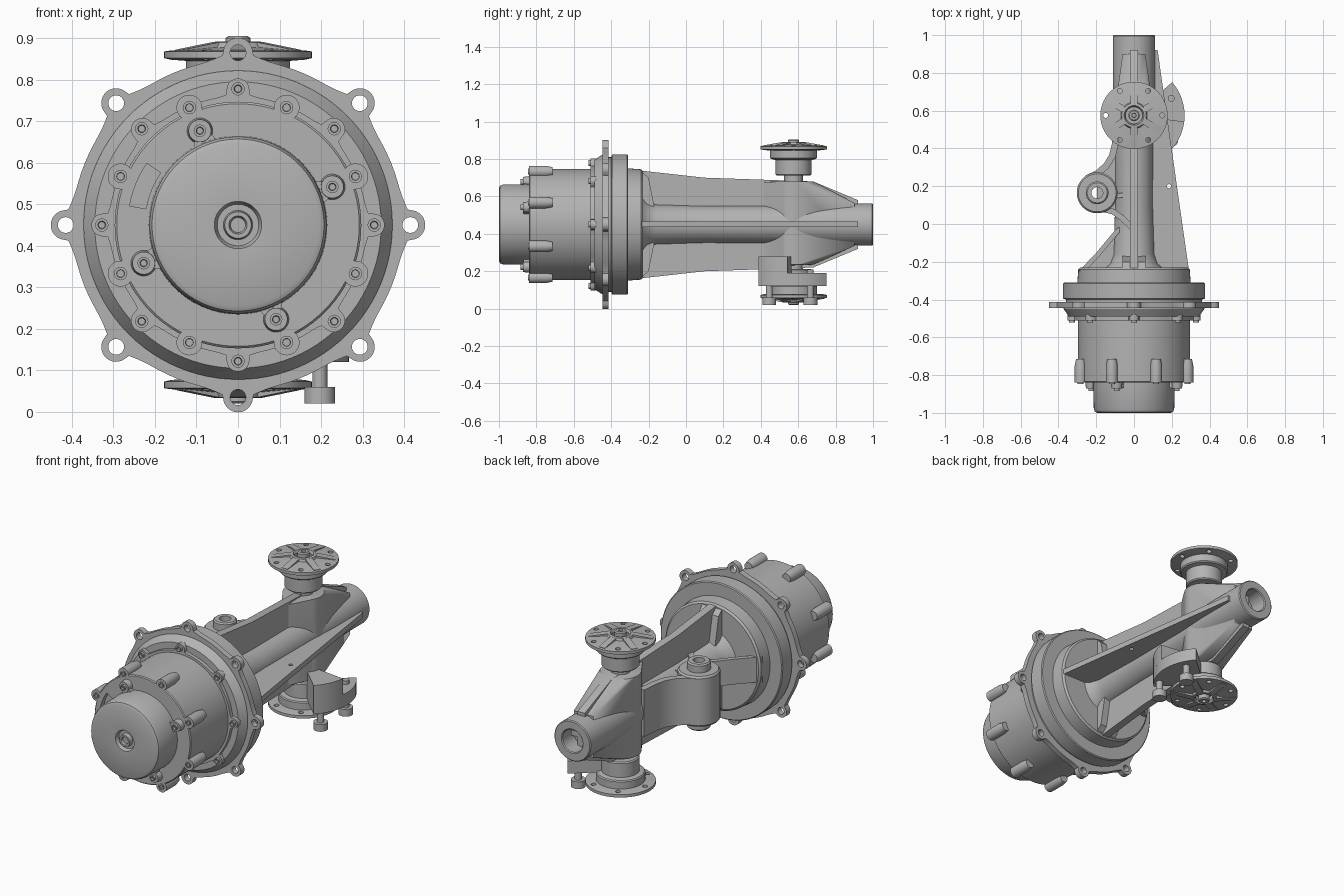
import bpy, bmesh, math
from mathutils import Matrix, Vector

cube = bpy.data.objects.get("Cube")
if cube:
    bpy.data.objects.remove(cube)

grey = bpy.data.materials.new("cast_grey")
grey.use_nodes = True
colour = (0.45, 0.45, 0.45, 1)
grey.diffuse_color = colour
grey.node_tree.nodes["Principled BSDF"].inputs["Base Color"].default_value = colour

MID = 0.45            # height of the main axis
KY = 0.575            # y of the vertical knuckle axis
parts = []


def finish(bm, name):
    bmesh.ops.remove_doubles(bm, verts=bm.verts, dist=1e-5)
    bmesh.ops.recalc_face_normals(bm, faces=bm.faces)
    me = bpy.data.meshes.new(name)
    bm.to_mesh(me)
    bm.free()
    me.materials.append(grey)
    ob = bpy.data.objects.new(name, me)
    bpy.context.collection.objects.link(ob)
    parts.append(ob)
    return ob


def lathe(name, profile, axis="y", at=(0, 0, MID), closed=False, seg=64):
    """Spin (radius, position) points about an axis."""
    bm = bmesh.new()
    vs = [bm.verts.new((r, h, 0) if axis == "y" else (r, 0, h)) for r, h in profile]
    es = [bm.edges.new(p) for p in zip(vs, vs[1:])]
    if closed:
        es.append(bm.edges.new((vs[-1], vs[0])))
    turn = (0, 1, 0) if axis == "y" else (0, 0, 1)
    bmesh.ops.spin(bm, geom=vs + es, cent=(0, 0, 0), axis=turn, angle=math.tau, steps=seg)
    bmesh.ops.translate(bm, verts=bm.verts, vec=at)
    return finish(bm, name)


def rod(name, r, a, b, axis="y", at=(0, 0, MID), seg=24):
    return lathe(name, [(0, a), (r, a), (r, b), (0, b)], axis, at, seg=seg)


def slab(name, pts, axis, a, b):
    """Extrude a flat outline along an axis from a to b."""
    put = {"x": lambda u, v: (a, u, v), "y": lambda u, v: (u, a, v), "z": lambda u, v: (u, v, a)}[axis]
    bm = bmesh.new()
    face = bm.faces.new([bm.verts.new(put(u, v)) for u, v in pts])
    geo = bmesh.ops.extrude_face_region(bm, geom=[face])["geom"]
    step = Vector([b - a if c == axis else 0 for c in "xyz"])
    bmesh.ops.translate(bm, verts=[g for g in geo if isinstance(g, bmesh.types.BMVert)], vec=step)
    return finish(bm, name)


def cut(ob, cutters):
    for c in cutters:
        m = ob.modifiers.new("hole", "BOOLEAN")
        m.operation, m.solver, m.object = "DIFFERENCE", "EXACT", c
    bpy.context.view_layer.update()
    me = bpy.data.meshes.new_from_object(ob.evaluated_get(bpy.context.evaluated_depsgraph_get()))
    ob.modifiers.clear()
    ob.data = me
    for c in cutters:
        parts.remove(c)
        bpy.data.objects.remove(c)


def ring_at(count, radius, start=0.0, centre=(0, MID)):
    for i in range(count):
        t = start + i * math.tau / count
        yield t, centre[0] + radius * math.cos(t), centre[1] + radius * math.sin(t)


def lobed(base, c, rho, flare, width):
    """Round outline with eight rounded ears."""
    pts = []
    for i in range(480):
        t = i * math.tau / 480
        d = (t + math.pi / 8) % (math.pi / 4) - math.pi / 8
        r = base + flare * math.exp(-(d / width) ** 2)
        s = rho ** 2 - (c * math.sin(d)) ** 2
        if s > 0:
            r = max(r, c * math.cos(d) + math.sqrt(s))
        pts.append((r * math.cos(t), MID + r * math.sin(t)))
    return pts


def bolt(name, x, z, y, r):
    lathe(name, [(0, y + .03), (r, y + .03), (r, y), (r * .6, y), (r * .5, y + .012), (0, y + .012)],
          at=(x, 0, z), seg=16)


# Motor cap with hub
lathe("motor_cap", [(0, -.975), (.05, -.975), (.057, -.995), (.195, -1), (.207, -.994), (.213, -.98),
                    (.215, -.84), (0, -.84)], seg=96)
lathe("cap_hub", [(0, -.985), (.018, -.985), (.022, -.998), (.032, -.998), (.036, -.97), (0, -.97)])
for t, x, z in ring_at(4, .245, math.radians(22)):
    lathe("motor_lug", [(0, -.872), (.027, -.872), (.032, -.83), (0, -.83)], at=(x, 0, z))
    rod("motor_lug_root", .027, -.868, -.83, at=(x * .86, 0, MID + (z - MID) * .86))
    bolt("motor_bolt", x, z, -.885, .015)

# Gear housing and its front ears
housing = lathe("gear_housing", [(0, -.84), (.292, -.84), (.297, -.835), (.297, -.47), (0, -.47)], seg=96)
arc = [math.radians(a) for a in range(146, 171, 4)]
slot = [(r * math.cos(t), MID + r * math.sin(t)) for r, run in ((.265, arc), (.225, arc[::-1])) for t in run]
cut(housing, [slab("slot_cutter", slot, "y", -.86, -.81)])
for t, x, z in ring_at(8, .306, math.pi / 8):
    lathe("housing_ear", [(0, -.84), (.031, -.84), (.031, -.75), (.024, -.715), (0, -.715)], at=(x, 0, z))
    bolt("housing_bolt", x, z, -.846, .016)

# Bolted collar, conical seat and main flange
slab("collar", lobed(.31, .325, .028, .012, .1), "y", -.51, -.48)
for t, x, z in ring_at(8, .328):
    bolt("collar_bolt", x, z, -.522, .016)
lathe("flange_seat", [(0, -.485), (.338, -.49), (.345, -.49), (.372, -.45), (.372, -.44), (0, -.44)], seg=96)
flange = slab("main_flange", lobed(.398, .415, .036, .02, .13), "y", -.446, -.414)
cut(flange, [rod("flange_hole", .019, -.5, -.4, at=(x, 0, z)) for t, x, z in ring_at(8, .415)])
lathe("carrier_ring", [(0, -.42), (.36, -.42), (.36, -.4), (.375, -.395), (.375, -.315), (.37, -.31),
                       (.3, -.31), (.295, -.24), (.285, -.23), (0, -.23)], seg=96)

# Axle tube with open bore
lathe("axle_tube", [(0, -.24), (.16, -.24), (.125, -.21), (.108, -.16), (.1, .1), (.102, .5), (.112, .7),
                    (.112, .995), (.107, 1), (.067, 1), (.062, .995), (.062, .7), (0, .7)])

# Upright web, tapering to the tube end
upper = [(-.26, .29), (.1, .25), (.68, .23), (.92, .13)]
slab("upright_web", [(y, MID + h) for y, h in upper] + [(y, MID - h) for y, h in upper[::-1]], "x", -.022, .022)
for s in (1, -1):
    slab("web_root", [(-.24, MID), (-.24, MID + s * .285), (-.2, MID + s * .25), (-.17, MID + s * .1)],
         "x", -.06, .06)

# Flat rib on the left side
rib = slab("left_rib", [(0, -.24), (.29, -.24), (.125, .92), (0, .92)], "z", MID - .014, MID + .016)
cut(rib, [rod("rib_hole", .011, .3, .6, "z", (.185, .2, 0))])

# Right side plate, arm walls and pivot boss
BX, BY = -.195, .165
slab("right_plate", [(0, -.24), (-.28, -.26), (-.2, -.17), (-.06, 0), (-.08, .07), (BX, .09), (BX, .24),
                     (-.12, .32), (-.1, .42), (0, .48)], "z", MID - .02, MID + .02)


def wall(name, path, thick, low, high):
    left, right = [], []
    for i, p in enumerate(path):
        a, b = Vector(path[max(i - 1, 0)]), Vector(path[min(i + 1, len(path) - 1)])
        n = (b - a).normalized().orthogonal() * thick / 2
        left.append(Vector(p) + n)
        right.append(Vector(p) - n)
    slab(name, left + right[::-1], "z", low, high)


wall("arm_outer_wall", [(-.25, .24), (-.19, .27), (-.145, .31), (-.115, .36), (-.1, .42), (-.09, .52)],
     .035, .32, .58)
wall("arm_inner_wall", [(-.17, .08), (-.11, .065), (-.06, .03), (-.01, -.02)], .03, .34, .56)
wall("arm_cross_wall", [(-.15, .18), (-.08, .15), (0, .16)], .025, .36, .54)
wall("root_wall", [(-.285, -.26), (-.19, -.16), (-.09, -.04), (-.01, .02)], .025, .38, .52)
lathe("pivot_boss", [(.05, .31), (.1, .31), (.108, .32), (.108, .58), (.1, .59), (.05, .59)], "z", (BX, BY, 0), True)
lathe("pivot_bushing", [(.03, .265), (.053, .265), (.06, .272), (.06, .628), (.053, .635), (.03, .635)],
      "z", (BX, BY, 0), True)

# Knuckle body, blended into the web on both sides
bm = bmesh.new()
for z in (.235, .68):
    for t, x, y in ring_at(64, .105, 0, (0, KY)):
        bm.verts.new((x, y, z))
for x in (-.02, .02):
    for s in (-1, 1):
        bm.verts.new((x, .41, MID + s * .225))
        bm.verts.new((x * 3, .9, MID + s * .115))
hull = bmesh.ops.convex_hull(bm, input=bm.verts)
bmesh.ops.delete(bm, geom=list(set(hull["geom_interior"] + hull["geom_unused"])), context="VERTS")
finish(bm, "knuckle_body")

# Steering hubs, upper one then its mirrored copy
first = len(parts)
axis_at = (0, KY, 0)
lathe("hub_neck", [(0, .66), (.05, .66), (.05, .712), (.09, .712), (.096, .718), (.096, .795), (.12, .8),
                   (.125, .806), (.125, .856), (0, .856)], "z", axis_at)
disc = lathe("hub_disc", [(.05, .84), (.16, .848), (.178, .852), (.178, .868), (.165, .87), (.07, .878),
                          (.065, .89), (.052, .892), (.045, .88)], "z", axis_at, True, 96)
cut(disc, [rod("disc_hole", .013, .8, .95, "z", (x, y, 0)) for t, x, y in ring_at(6, .15, 0, (0, KY))])
lathe("hub_pin", [(0, .85), (.03, .85), (.03, .9), (.024, .905), (.012, .905), (.01, .89), (0, .89)], "z", axis_at)
for t, x, y in ring_at(6, 1, math.pi / 6, (0, 0)):
    spoke = slab("disc_spoke", [(.055, .86), (.055, .89), (.07, .889), (.165, .872), (.165, .86)], "y", -.018, .018)
    spoke.data.transform(Matrix.Translation(axis_at) @ Matrix.Rotation(t, 4, "Z"))
for ob in parts[first:]:
    me = ob.data.copy()
    me.transform(Matrix.Translation((0, 0, .925)) @ Matrix.Scale(-1, 4, (0, 0, 1)))
    me.flip_normals()
    low = bpy.data.objects.new("lower_" + ob.name, me)
    bpy.context.collection.objects.link(low)
    parts.append(low)


# Curved bracket with two pins beside the lower hub
def sector(r0, r1, a, b):
    ts = [math.radians(a + (b - a) * i / 16) for i in range(17)]
    return [(r * math.cos(t), KY + r * math.sin(t)) for r, run in ((r1, ts), (r0, ts[::-1])) for t in run]


slab("bracket_base", sector(.09, .268, -44, 41), "z", .12, .19)
slab("bracket_block", sector(.1, .268, -44, -7), "z", .18, .28)
for y in (.445, .665):
    rod("bracket_pin", .018, .05, .21, "z", (.197, y, 0))
    rod("pin_head", .037, .02, .06, "z", (.197, y, 0))

bpy.ops.object.select_all(action="DESELECT")
for ob in parts:
    ob.select_set(True)
bpy.context.view_layer.objects.active = parts[0]
bpy.ops.object.shade_smooth_by_angle(angle=math.radians(32))
